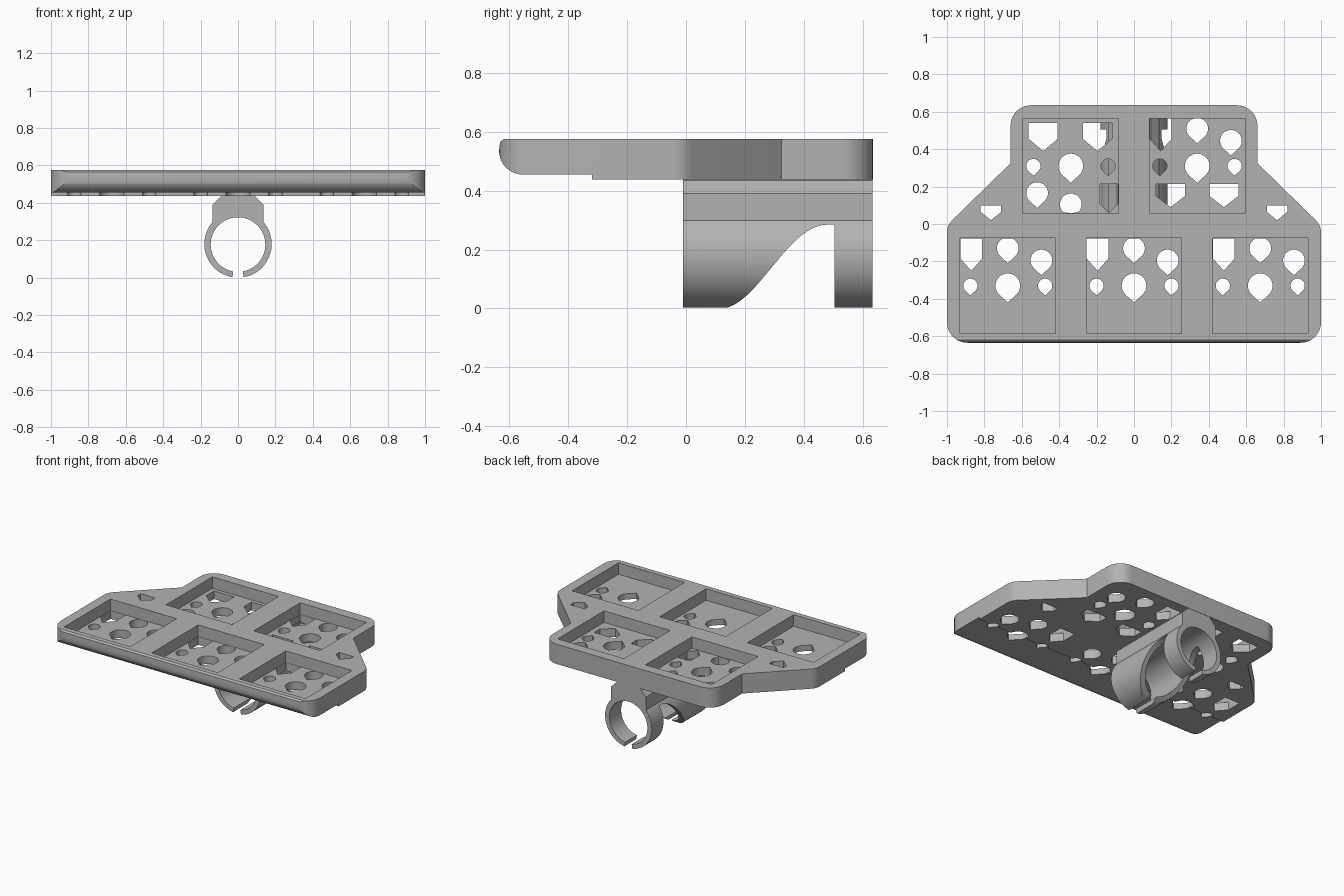
import bpy, bmesh
from math import sin, cos, radians, pi

cube = bpy.data.objects.get("Cube")
if cube:
    bpy.data.objects.remove(cube)

grey = bpy.data.materials.new("plain grey")
grey.use_nodes = True
grey.diffuse_color = (0.45, 0.45, 0.45, 1)
grey.node_tree.nodes["Principled BSDF"].inputs["Base Color"].default_value = (0.45, 0.45, 0.45, 1)


def prisms(name, outlines, lo, hi, axis):
    """Extrude flat outlines along x, y or z into one object."""
    place = {"x": lambda a, b, d: (d, a, b),
             "y": lambda a, b, d: (a, d, b),
             "z": lambda a, b, d: (a, b, d)}[axis]
    bm = bmesh.new()
    for pts in outlines:
        rings = [[bm.verts.new(place(a, b, d)) for a, b in pts] for d in (lo, hi)]
        bm.faces.new(rings[0])
        bm.faces.new(rings[1][::-1])
        for i in range(len(pts)):
            j = (i + 1) % len(pts)
            bm.faces.new((rings[0][i], rings[0][j], rings[1][j], rings[1][i]))
    bmesh.ops.recalc_face_normals(bm, faces=bm.faces)
    mesh = bpy.data.meshes.new(name)
    bm.to_mesh(mesh)
    bm.free()
    obj = bpy.data.objects.new(name, mesh)
    bpy.context.collection.objects.link(obj)
    mesh.materials.append(grey)
    return obj


def combine(obj, cutter, operation):
    """Apply a boolean and discard its cutter."""
    mod = obj.modifiers.new("cut", "BOOLEAN")
    mod.operation, mod.object, mod.solver = operation, cutter, "EXACT"
    bpy.context.view_layer.objects.active = obj
    bpy.ops.object.modifier_apply(modifier=mod.name)
    bpy.data.objects.remove(cutter)


def finish(obj):
    bpy.ops.object.select_all(action="DESELECT")
    obj.select_set(True)
    bpy.context.view_layer.objects.active = obj
    bpy.ops.object.shade_smooth_by_angle(angle=radians(30))


def arc(cx, cy, r, start, end, steps):
    return [(cx + r * cos(radians(start + (end - start) * i / steps)),
             cy + r * sin(radians(start + (end - start) * i / steps))) for i in range(steps + 1)]


def mirrored(half):
    return half + [(-x, y) for x, y in reversed(half)]


# Hole outlines: round with a point, and square with a point
def drop(x, y, r):
    return arc(x, y, r, -45, 225, 27) + [(x, y - r * 1.36)]


def house(x0, x1, top, shoulder, tip):
    return [(x0, top), (x0, shoulder), ((x0 + x1) / 2, tip), (x1, shoulder), (x1, top)]


def clamp_to(pts, cx, cy, half=0.253):
    return [(min(max(x, cx - half), cx + half), min(max(y, cy - half), cy + half)) for x, y in pts]


# Tray body: stepped plan with a rounded front edge and a step underneath
plan = mirrored(arc(0.89, -0.525, 0.11, -90, 0, 10) + arc(0.91, -0.045, 0.09, 0, 45, 5)
                + [(0.66, 0.325)] + arc(0.55, 0.525, 0.11, 0, 90, 10))
tray = prisms("tray", [plan], 0.4, 0.6, "z")
side = ([(-0.62, 0.575), (-0.632, 0.565)] + arc(-0.555, 0.535, 0.08, 180, 270, 10)
        + [(-0.32, 0.455), (-0.32, 0.438), (0.7, 0.438), (0.7, 0.575)])
combine(tray, prisms("edge_profile", [side], -1.1, 1.1, "x"), "INTERSECT")

# Five square pockets
FLOOR = 0.495
front_x, front_y, back_x, back_y = (-0.675, 0, 0.675), -0.33, 0.338, 0.31
centres = [(x, front_y) for x in front_x] + [(-back_x, back_y), (back_x, back_y)]
squares = [[(x - 0.255, y - 0.255), (x + 0.255, y - 0.255),
            (x + 0.255, y + 0.255), (x - 0.255, y + 0.255)] for x, y in centres]
combine(tray, prisms("pocket_cutter", squares, FLOOR, 0.7, "z"), "DIFFERENCE")

# Holes through the pocket floors
row = [drop(-0.2, 0, 0.038), drop(0, 0, 0.066), drop(0.2, 0, 0.038)]
upper = [house(-0.253, -0.137, 0.253, 0.145, 0.08), drop(0, 0.2, 0.058), drop(0.18, 0.135, 0.058)]
lower_houses = [house(-0.22, -0.065, -0.095, -0.16, -0.22), house(0.065, 0.22, -0.095, -0.16, -0.22)]
back_left = [house(-0.225, -0.07, 0.23, 0.145, 0.08), house(0.065, 0.22, 0.23, 0.145, 0.08),
             drop(-0.18, -0.145, 0.058), drop(0, -0.205, 0.058),
             house(0.155, 0.253, -0.095, -0.2, -0.25)]
holes = []
for i, (cx, cy) in enumerate(centres):
    pattern = row + (upper if i < 3 else back_left if i == 3 else upper + lower_houses)
    for shape in pattern:
        holes.append(clamp_to([(x + cx, y + cy) for x, y in shape], cx, cy))
combine(tray, prisms("floor_hole_cutter", holes, 0.4, FLOOR + 0.02, "z"), "DIFFERENCE")

# Side holes through the full thickness
sides = [house(s - 0.055, s + 0.055, 0.1, 0.065, 0.02) for s in (-0.765, 0.765)]
combine(tray, prisms("side_hole_cutter", sides, 0.3, 0.7, "z"), "DIFFERENCE")
finish(tray)

# Open ring clamp with a shouldered neck
half = (arc(0, 0.177, 0.146, -80, 90, 32)[::-1][1:] + [(0.026, 0.02)]
        + arc(0, 0.18, 0.18, -80, 41.4, 24) + [(0.135, 0.39), (0.09, 0.435), (0.09, 0.45)])
clamp = prisms("clamp", [mirrored(half) + [(0, 0.323)]], -0.01, 0.633, "y")

# Sweeping cutaway between the front cradle and the rear ring
sweep = [(0.12, -0.1), (0.12, 0)]
for i in range(1, 17):
    t = i / 16
    sweep.append((0.12 + 0.36 * t, 0.285 * (0.5 - 0.5 * cos(pi * t ** 0.95))))
sweep += [(0.505, 0.285), (0.505, -0.1)]
combine(clamp, prisms("sweep_cutter", [sweep], -0.4, 0.4, "x"), "DIFFERENCE")
finish(clamp)
